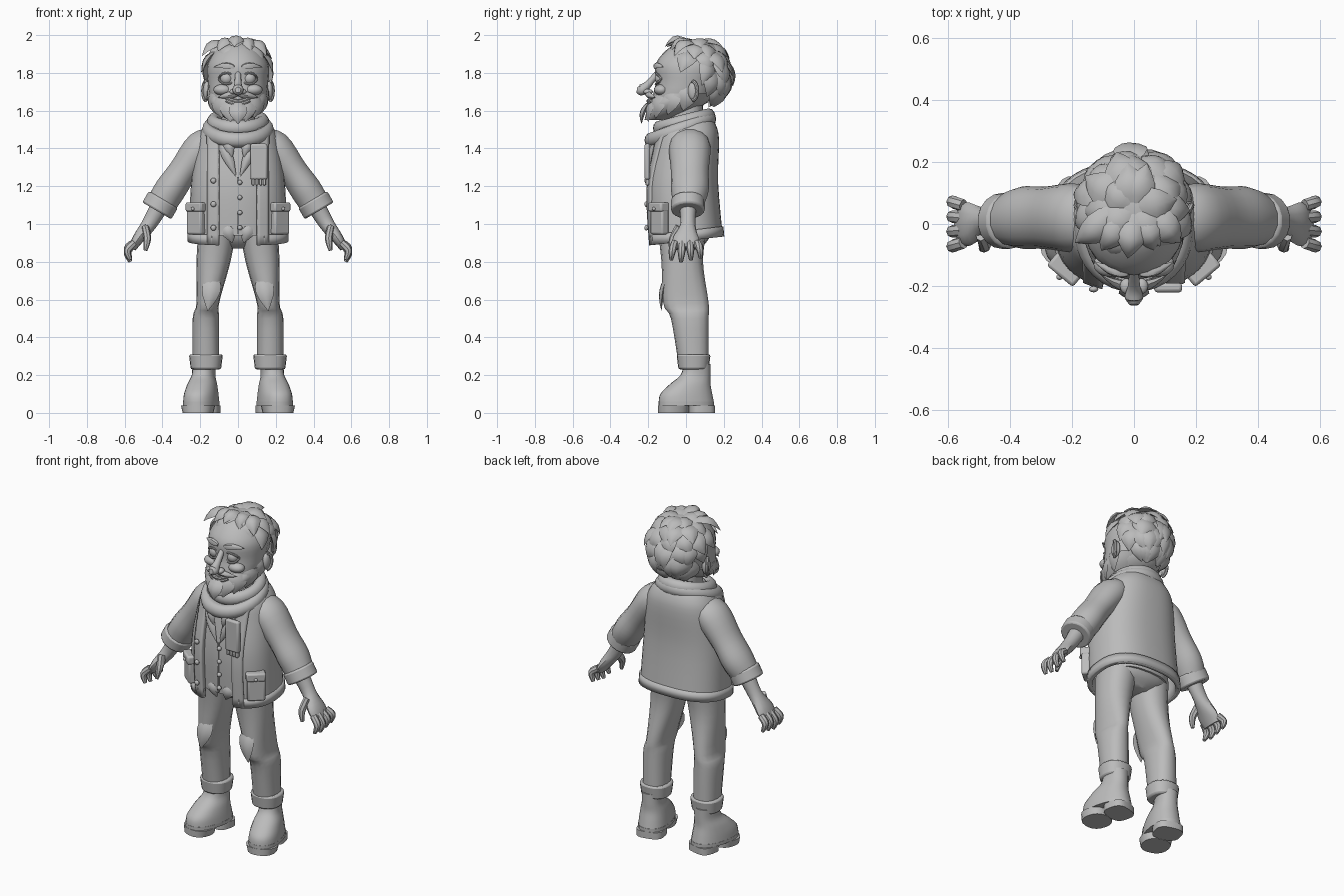
import bpy, bmesh, random
from math import sin, cos, pi, tau, asin, radians
from mathutils import Vector, Matrix

cube = bpy.data.objects.get("Cube")
if cube:
    bpy.data.objects.remove(cube)
random.seed(4)

shade = (.5, .5, .5, 1)
clay = bpy.data.materials.new("clay grey")
clay.use_nodes = True
clay.diffuse_color = shade
clay.node_tree.nodes["Principled BSDF"].inputs["Base Color"].default_value = shade
parts = []


def finish(name, bm, mirror=False, solid=0, bevel=0, spin=None):
    if spin:
        bm.transform(spin)
    bmesh.ops.recalc_face_normals(bm, faces=bm.faces)
    mesh = bpy.data.meshes.new(name)
    bm.to_mesh(mesh)
    bm.free()
    mesh.materials.append(clay)
    part = bpy.data.objects.new(name, mesh)
    bpy.context.collection.objects.link(part)
    if mirror:
        part.modifiers.new("mirror", "MIRROR")
    if solid:
        modifier = part.modifiers.new("solid", "SOLIDIFY")
        modifier.thickness, modifier.offset = solid, 0
    if bevel:
        modifier = part.modifiers.new("bevel", "BEVEL")
        modifier.width, modifier.segments = bevel, 2
    parts.append(part)


def skin(bm, rings, wrap=True, loop=False):
    rows = [[bm.verts.new(point) for point in ring] for ring in rings]
    count = len(rows[0])
    for i in range(len(rows) if loop else len(rows) - 1):
        low, high = rows[i], rows[(i + 1) % len(rows)]
        for j in range(count if wrap else count - 1):
            k = (j + 1) % count
            bm.faces.new((low[j], low[k], high[k], high[j]))
    if wrap and not loop:
        bm.faces.new(rows[0])
        bm.faces.new(rows[-1])


def flow(rows, steps=4):
    """Pass a smooth curve through a few rows of numbers."""
    rows = [(*row, 0, 0)[:5] for row in rows]
    ends = [rows[0], *rows, rows[-1]]
    out = []
    for group in zip(ends, ends[1:], ends[2:], ends[3:]):
        for k in range(steps):
            t = k / steps
            out.append([q + t / 2 * (r - p + t * (2 * p - 5 * q + 4 * r - s + t * (3 * (q - r) + s - p)))
                        for p, q, r, s in zip(*group)])
    return out + [rows[-1]]


def loft(name, rows, at=0, sides=20, square=2.3, lift=0, strip=None, grow=0, **options):
    """Stack of level ovals (z, width, depth, y, x); strip keeps one front-to-back span."""
    rings = []
    for row in rows:
        z, wide, deep, y, x = (*row, 0, 0)[:5]
        wide, deep = wide + grow, deep + grow
        first, last = 0, tau * (sides - 1) / sides
        if strip:
            first, last = [pi - asin(min(1, w / wide) ** (square / 2)) if w else 0 for w in strip]
        ring = []
        for i in range(sides):
            turn = first + (last - first) * i / (sides - 1)
            dx, dy = [size * abs(v) ** (2 / square) * (1 if v > 0 else -1)
                      for size, v in ((wide, sin(turn)), (deep, cos(turn)))]
            ring.append((at + x + dx, y + dy, z + lift * dy))
        rings.append(ring)
    bm = bmesh.new()
    skin(bm, rings, wrap=not strip)
    finish(name, bm, **options)


def tube(name, rows, sides=12, ref=(0, 1, 0), loop=False, steps=1, **options):
    """Sweep of ovals (x, y, z, radius along ref, radius across) along a path."""
    rows = [(*row, row[-1])[:5] for row in rows]
    if not loop:
        rows = flow(rows, steps)
    points, rings, count = [Vector(row[:3]) for row in rows], [], len(rows)
    for i, (*_, deep, across) in enumerate(rows):
        before, after = (i - 1, (i + 1) % count) if loop else (max(i - 1, 0), min(i + 1, count - 1))
        along = (points[after] - points[before]).normalized()
        u = (Vector(ref) - along * along.dot(Vector(ref))).normalized()
        w = along.cross(u)
        angles = [tau * j / sides for j in range(sides)]
        rings.append([points[i] + u * deep * cos(a) + w * across * sin(a) for a in angles])
    bm = bmesh.new()
    skin(bm, rings, loop=loop)
    finish(name, bm, **options)


def ball(name, center, radii, **options):
    bm = bmesh.new()
    bmesh.ops.create_uvsphere(bm, u_segments=16, v_segments=10, radius=1)
    bm.transform(Matrix.Translation(center) @ Matrix.Diagonal((*radii, 1)))
    finish(name, bm, **options)


def box(name, center, size, turn=0, **options):
    bm = bmesh.new()
    bmesh.ops.create_cube(bm, size=1)
    bm.transform(Matrix.Translation(center) @ Matrix.Rotation(turn, 4, "Z") @ Matrix.Diagonal((*size, 1)))
    finish(name, bm, **options)


def blade(bm, start, end, out, width, thick=.02, bow=.01):
    """Leaf-shaped lock from start to end, ridged on its outer side."""
    start, end, out = Vector(start), Vector(end), Vector(out).normalized()
    side = (end - start).cross(out).normalized()
    rings = []
    for i in range(6):
        t = i / 5
        center = start.lerp(end, t) + out * bow * sin(pi * t)
        full = sin(pi * (.1 + .89 * t) ** .75)
        rings.append([center + full * (side * width * s + out * thick * h)
                      for s, h in ((-1, 0), (-.5, .8), (0, 1), (.5, .8), (1, 0), (0, -.6))])
    skin(bm, rings)


# Jacket: open front shell, hem band, front plackets
jacket = flow([(.91, .25, .185), (1.2, .24, .18, -.02), (1.42, .21, .165), (1.5, .18, .15), (1.55, .13, .12)])
shell = dict(square=2.5, lift=.12, mirror=True, solid=.02)
loft("jacket", jacket, strip=(.1, 0), **shell)
loft("jacket_hem", jacket[:2], strip=(.1, 0), grow=.008, **shell)
loft("jacket_placket", jacket[:-4], sides=5, strip=(.1, .16), grow=.008, **shell)
for i in range(3):
    ball("jacket_button", (-.13, -.21, 1.23 - i / 8), (.015, .01, .015))

# Waistcoat, lapels and buttons
loft("waistcoat", flow([(.94, .2, .16, -.02), (1.2, .22, .17, -.02), (1.45, .18, .15), (1.55, .1, .1)]), square=2.5)
bm = bmesh.new()
front = (0, -1, 0)
blade(bm, (.09, -.16, 1.44), (.01, -.19, 1.25), front, width=.03)
blade(bm, (.06, -.17, 1.46), (.03, -.19, 1.35), front, width=.03)
blade(bm, (.06, -.16, 1), (.03, -.16, .9), front, width=.04)
finish("waistcoat_lapel", bm, mirror=True)
box("waistcoat_closure", (0, -.19, 1.1), (.01, .01, .3))
for i in range(4):
    ball("waistcoat_button", (.01, -.195, 1.22 - .08 * i), (.013, .013, .013))

# Cargo pockets with flaps
slant = dict(turn=radians(40), bevel=.01, mirror=True)
box("pocket", (.22, -.14, 1.02), (.1, .05, .15), **slant)
box("pocket_flap", (.22, -.145, 1.09), (.11, .06, .05), **slant)
ball("pocket_button", (.24, -.17, 1.08), (.01, .01, .01), mirror=True)

# Sleeves and rolled cuffs
tube("sleeve", [(.11, .02, 1.46, .08, .05), (.19, .02, 1.41, .11, .09), (.29, .02, 1.28, .1, .08),
                (.36, .02, 1.18, .1, .085), (.41, .01, 1.1, .08)], sides=14, steps=4, mirror=True)
tube("sleeve_cuff", [(.395, .01, 1.13, .09), (.43, .01, 1.07, .09)], sides=18, bevel=.01, mirror=True)

# Forearms, palms, fingers and thumbs
tube("hand", [(.4, .01, 1.12, .05), (.47, .01, 1, .04), (.53, 0, .92, .07, .03), (.56, 0, .87, .06, .02)],
     steps=4, mirror=True)
for i in range(4):
    y = .04 * i - .06
    tip = .8 + .01 * abs(i - 1)
    tube("finger", [(.55, y, .9, .02), (.585, y * 1.2, tip + .05, .02), (.57, y * 1.3, tip, .01)],
         sides=8, steps=4, mirror=True)
tube("thumb", [(.49, -.03, .98, .03, .02), (.48, -.07, .92, .02), (.49, -.08, .86, .01)],
     sides=8, steps=4, mirror=True)

# Trousers: seat, legs with knee bulge, turned-up cuffs
loft("trouser_seat", flow([(.87, .06, .07), (.92, .19, .12), (1, .2, .14)]))
loft("trouser_leg", flow([(.97, .1, .13, -.02, -.06), (.8, .09, .11, -.02, -.04), (.58, .06, .12, 0, -.01),
                          (.5, .07, .1, .02), (.26, .07, .08, .04)]), at=.17, sides=16, mirror=True)
bm = bmesh.new()
blade(bm, (.13, -.1, .72), (.16, -.13, .54), front, width=.05)
finish("knee_fold", bm, mirror=True)
loft("trouser_cuff", [(.23, .08, .08, .04), (.31, .09, .09, .04)], at=.17, bevel=.01, mirror=True)

# Boots, toes turned slightly outward
hinge = Matrix.Translation((.18, .06, 0))
stance = dict(at=.18, mirror=True, spin=hinge @ Matrix.Rotation(radians(14), 4, "Z") @ hinge.inverted())
loft("boot", flow([(.05, .09, .15), (.1, .085, .14), (.15, .075, .11, .02), (.2, .06, .08, .05),
                   (.26, .06, .07, .06)]), **stance)
loft("boot_welt", [(.04, .09, .15), (.06, .09, .15)], **stance)
loft("boot_tread", [(0, .08, .08, -.07), (.04, .09, .08, -.07)], **stance)
loft("boot_heel", [(0, .08, .07, .08), (.04, .08, .07, .08)], square=3, **stance)

# Scarf: tilted wraps, hanging tail with fringe
for name, y, z, radius, tilt in (("scarf_lower", -.03, 1.49, .15, .3), ("scarf_upper", -.01, 1.54, .13, .25),
                                 ("scarf_fold", -.03, 1.5, .155, .36)):
    turns = [tau * i / 32 for i in range(32)]
    tube(name, [(radius * cos(t), y + radius * sin(t), z + tilt * radius * sin(t), .04, .035) for t in turns],
         ref=(0, 0, 1), loop=True)
box("scarf_tail", (.11, -.205, 1.33), (.09, .03, .19), bevel=.01)
for i in range(4):
    box("scarf_fringe", (.08 + .02 * i, -.205, 1.23), (.015, .02, .05), bevel=.004)

# Neck and head
loft("neck", [(1.48, .09, .09), (1.64, .09, .09)])
loft("head", flow([(1.57, .06, .07, -.09), (1.65, .14, .15, -.03), (1.75, .16, .16), (1.85, .16, .18, .02),
                   (1.94, .1, .12, .04), (1.97, .03, .03, .04)]), sides=24, square=2.1)
ball("cheek", (.08, -.13, 1.71), (.05, .04, .03), mirror=True)
eye = Vector((.06, -.13, 1.77))
ball("eyeball", eye, (.035, .035, .035), mirror=True)
for name, rise in (("upper_eyelid", .03), ("lower_eyelid", -.03)):
    turns = [pi * i / 6 for i in range(7)]
    tube(name, [(*(eye + Vector((.04 * cos(t), -.03 * sin(t), rise * sin(t)))), .006) for t in turns],
         sides=8, ref=(0, 0, 1), mirror=True)
tube("nose", [(0, -.15, 1.8, .015), (0, -.2, 1.74, .02), (0, -.235, 1.71, .03), (0, -.26, 1.71, .015)],
     ref=(1, 0, 0), steps=4)
ball("nostril", (.025, -.2, 1.7), (.02, .025, .015), mirror=True)
ball("ear", (.165, .04, 1.705), (.02, .03, .05), mirror=True)
turns = [pi * i / 8 for i in range(9)]
tube("ear_rim", [(.17 + .015 * sin(t), .035 + .025 * sin(t), 1.705 + .05 * cos(t), .01) for t in turns],
     sides=8, ref=(1, 0, 0), mirror=True)

# Smile: teeth and lower lip follow the same curve
for name, z in (("teeth", 1.65), ("lower_lip", 1.635)):
    tube(name, [(x / 50, -.2 + x * x / 500, z + x * x / 500, .01) for x in range(-3, 4)], sides=8, ref=(0, 0, 1))

# Beard, moustache and eyebrows
loft("beard_base", flow([(1.55, .05, .06, -.16), (1.59, .11, .11, -.1), (1.64, .15, .14, -.05),
                         (1.69, .16, .14)]))
bm = bmesh.new()
blade(bm, (0, -.2, 1.64), (0, -.235, 1.53), front, width=.05)
finish("beard_chin", bm)
bm = bmesh.new()
for i in range(4):
    t = .3 + .4 * i
    x, y, z = .15 * sin(t), .02 - .21 * cos(t), 1.54 + .02 * i
    out = (sin(t), -cos(t), 0)
    blade(bm, (x, y + .01, z + .12), (x * .86, y - .02, z), out, width=.055, thick=.015)
blade(bm, (0, -.2, 1.69), (.11, -.16, 1.67), front, width=.02)
blade(bm, (.02, -.16, 1.83), (.13, -.12, 1.83), (0, -1, 1), width=.02)
finish("beard_moustache_and_brows", bm, mirror=True)

# Hair: rows of overlapping locks radiating from the crown
crown, size = Vector((0, .05, 1.795)), Vector((.16, .17, .165))
ball("hair_cap", crown, size * .95)


def on_scalp(turn, rise, reach):
    way = Vector((sin(turn) * cos(rise), cos(turn) * cos(rise), sin(rise)))
    return crown + Vector(a * b for a, b in zip(way, size)) * reach


bm = bmesh.new()
for row in range(6):
    rise, span = radians(21 * row - 38), radians(50 + 5 * row * row)
    for i in range(8):
        turn = span * (2 * i + row % 2 - 7.5) / 7 + random.uniform(-.1, .1)
        root, middle = on_scalp(turn, rise + .4, .97), on_scalp(turn, rise, 1)
        tip = on_scalp(turn + random.uniform(-.3, .3), rise - .4, random.uniform(1.1, 1.25))
        blade(bm, root, tip, middle - crown, width=random.uniform(.05, .06), bow=.02)
# Swept fringe above the forehead
for i in range(-2, 3):
    x = .05 * i
    blade(bm, (x / 2, .04, 1.95), (x * 1.7 - .02, abs(x) / 2 - .11, 1.94 - abs(x) / 2), (x, -.1, .2),
          width=.05, thick=.03, bow=.03)
finish("hair", bm)

# Smooth shading with crisp edges
bpy.ops.object.select_all(action="DESELECT")
for part in parts:
    part.select_set(True)
bpy.context.view_layer.objects.active = parts[0]
bpy.ops.object.shade_smooth_by_angle(angle=radians(38))
